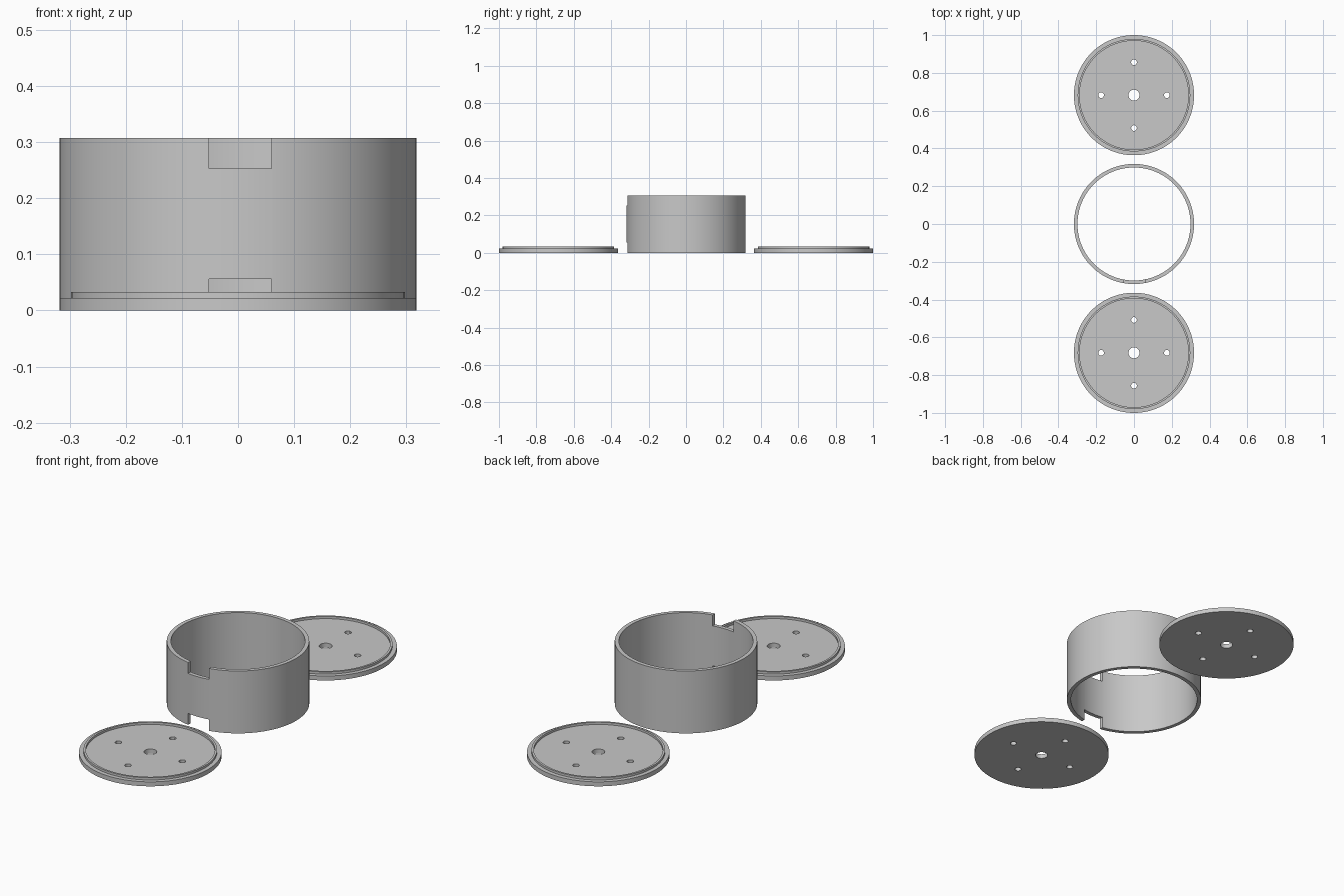
import bpy
import bmesh
import math

cube = bpy.data.objects.get("Cube")
if cube:
    bpy.data.objects.remove(cube, do_unlink=True)

SEGMENTS = 96
RADIUS = 0.318
HEIGHT = 0.307
LID_OFFSET = 0.682

grey = bpy.data.materials.new("light_grey")
grey.use_nodes = True
grey.diffuse_color = (0.58, 0.58, 0.58, 1)
grey.node_tree.nodes["Principled BSDF"].inputs["Base Color"].default_value = grey.diffuse_color


def make_object(name, bm):
    bmesh.ops.recalc_face_normals(bm, faces=bm.faces[:])
    mesh = bpy.data.meshes.new(name)
    bm.to_mesh(mesh)
    bm.free()
    obj = bpy.data.objects.new(name, mesh)
    bpy.context.collection.objects.link(obj)
    mesh.materials.append(grey)
    return obj


def lathe(name, profile):
    """Revolve a closed (radius, height) profile around z."""
    bm = bmesh.new()
    rings = []
    for i in range(SEGMENTS):
        a = math.tau * i / SEGMENTS
        rings.append([bm.verts.new((r * math.cos(a), r * math.sin(a), z)) for r, z in profile])
    n = len(profile)
    for i, ring in enumerate(rings):
        following = rings[(i + 1) % SEGMENTS]
        for j in range(n):
            k = (j + 1) % n
            bm.faces.new((ring[j], following[j], following[k], ring[k]))
    return make_object(name, bm)


def box(name, low, high):
    bm = bmesh.new()
    bmesh.ops.create_cube(bm, size=1)
    for v in bm.verts:
        v.co = [(a + b) / 2 + c * (b - a) for a, b, c in zip(low, high, v.co)]
    return make_object(name, bm)


def cylinder(name, radius, x, y):
    bm = bmesh.new()
    bmesh.ops.create_cone(bm, cap_ends=True, segments=24, radius1=radius, radius2=radius, depth=0.2)
    bmesh.ops.translate(bm, verts=bm.verts[:], vec=(x, y, 0))
    return make_object(name, bm)


def activate(obj):
    bpy.ops.object.select_all(action='DESELECT')
    obj.select_set(True)
    bpy.context.view_layer.objects.active = obj


def cut(obj, cutters):
    for cutter in cutters:
        cutter.hide_render = True
        mod = obj.modifiers.new("cut", 'BOOLEAN')
        mod.operation = 'DIFFERENCE'
        mod.solver = 'EXACT'
        mod.object = cutter
        activate(obj)
        bpy.ops.object.modifier_apply(modifier=mod.name)
        bpy.data.objects.remove(cutter, do_unlink=True)
    activate(obj)
    bpy.ops.object.shade_smooth_by_angle(angle=math.radians(30))


# Open cylindrical wall with a notch at the top and bottom of the front
wall = lathe("ring_wall", [(0.299, 0), (RADIUS, 0), (RADIUS, HEIGHT), (0.299, HEIGHT)])
cut(wall, [box("notch_cutter", (-0.052, -0.4, z0), (0.06, -0.2, z1))
           for z0, z1 in ((-0.1, 0.056), (0.253, 0.4))])

# Two stepped lids: centre bore, raised locating lip and four screw holes
lid_profile = [(0.029, 0), (RADIUS, 0), (RADIUS, 0.022), (0.298, 0.022),
               (0.298, 0.033), (0.288, 0.033), (0.288, 0.022), (0.029, 0.022)]
for name, y in (("front_lid", -LID_OFFSET), ("back_lid", LID_OFFSET)):
    lid = lathe(name, lid_profile)
    cut(lid, [cylinder("hole_cutter", 0.015, 0.174 * dx, 0.174 * dy)
              for dx, dy in ((1, 0), (-1, 0), (0, 1), (0, -1))])
    lid.location.y = y
